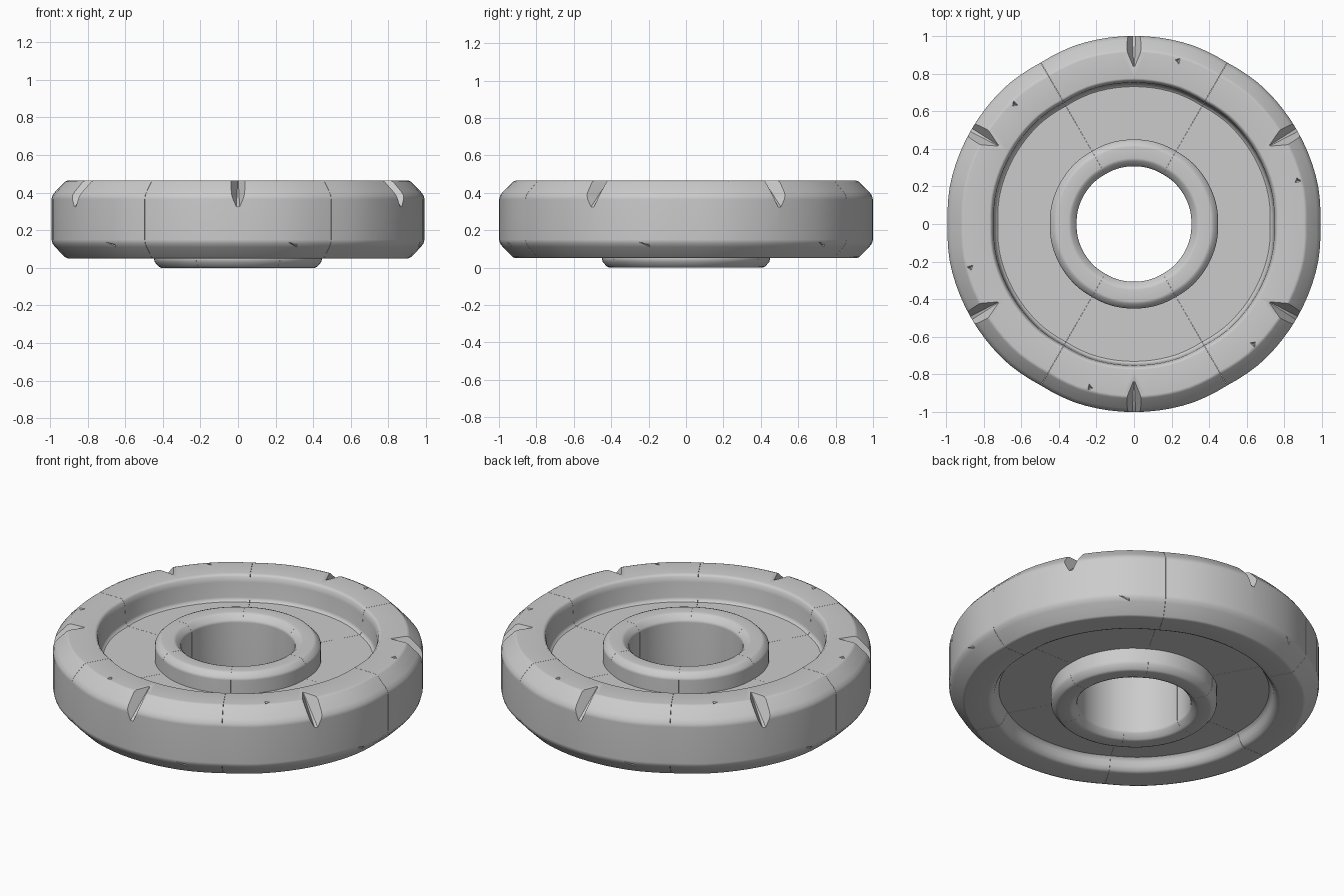
import bpy, bmesh, math
from mathutils import Matrix, Vector

if "Cube" in bpy.data.objects:
    bpy.data.objects.remove(bpy.data.objects["Cube"])

steel = bpy.data.materials.new("worn grey")
steel.diffuse_color = (0.6, 0.6, 0.6, 1)
steel.use_nodes = True
steel.node_tree.nodes["Principled BSDF"].inputs["Base Color"].default_value = steel.diffuse_color

STEPS = 16
GAP = 0.0007
TOP, BOTTOM = .312, .122    # faces of the thin plate

# cross-sections as (radius, height) loops
RIM = [(.725, TOP - .003), (.738, TOP + .004), (.748, TOP + .02), (.752, .42), (.76, .45),
       (.775, .465), (.912, .465), (.928, .458), (.98, .405), (.995, .385), (1, .365),
       (1, .15), (.995, .13), (.98, .11), (.928, .057), (.912, .05), (.79, .05),
       (.77, .06), (.756, .08), (.748, BOTTOM - .02), (.738, BOTTOM - .004),
       (.725, BOTTOM + .003)]
WEB = [(.43, TOP), (.74, TOP), (.74, BOTTOM), (.43, BOTTOM)]
HUB = [(.307, .385), (.312, .40), (.335, .423), (.35, .43), (.41, .43), (.425, .425),
       (.445, .405), (.45, .39), (.45, .05), (.445, .03), (.425, .007), (.41, 0),
       (.35, 0), (.335, .007), (.312, .03), (.307, .045)]


def make_object(name, bm):
    if bm.calc_volume(signed=True) < 0:
        bmesh.ops.reverse_faces(bm, faces=bm.faces)
    mesh = bpy.data.meshes.new(name)
    bm.to_mesh(mesh)
    bm.free()
    ob = bpy.data.objects.new(name, mesh)
    bpy.context.collection.objects.link(ob)
    mesh.materials.append(steel)
    return ob


def sector(name, profile, centre, dip=0.0):
    """Closed 60 degree slice of a turned ring, pulled in slightly at its ends."""
    bm = bmesh.new()
    start, span = centre - math.pi / 6 + GAP, math.pi / 3 - 2 * GAP
    rings = []
    for i in range(STEPS + 1):
        a = start + span * i / STEPS
        t = abs(2 * i / STEPS - 1)
        s = 1 - dip * max(0, (t - .6) / .4)
        rings.append([bm.verts.new((r * s * math.cos(a), r * s * math.sin(a), z))
                      for r, z in profile])
    n = len(profile)
    for p, q in zip(rings, rings[1:]):
        for j in range(n):
            k = (j + 1) % n
            bm.faces.new((p[j], p[k], q[k], q[j]))
    bm.faces.new(rings[0][::-1])
    bm.faces.new(rings[-1])
    return make_object(name, bm)


def cut(target, points, centre):
    """Subtract a convex cutter laid out along +x and turned to an angle."""
    bm = bmesh.new()
    for p in points:
        bm.verts.new(Vector(p))
    bmesh.ops.convex_hull(bm, input=bm.verts)
    bmesh.ops.recalc_face_normals(bm, faces=bm.faces)
    bm.transform(Matrix.Rotation(centre, 4, 'Z'))
    cutter = make_object("cutter", bm)
    cutter.hide_render = True
    mod = target.modifiers.new("cut", 'BOOLEAN')
    mod.operation = 'DIFFERENCE'
    mod.solver = 'EXACT'
    mod.object = cutter
    bpy.context.view_layer.update()
    bpy.context.view_layer.objects.active = target
    bpy.ops.object.modifier_apply(modifier=mod.name)
    bpy.data.objects.remove(cutter)


def smooth(ob, angle):
    bpy.ops.object.select_all(action='DESELECT')
    ob.select_set(True)
    bpy.context.view_layer.objects.active = ob
    bpy.ops.object.shade_smooth_by_angle(angle=math.radians(angle))
    mod = ob.modifiers.new("flat bevels", 'WEIGHTED_NORMAL')
    mod.keep_sharp = True


for i in range(6):
    centre = math.radians(30 + 60 * i)
    w = .11 if i in (1, 4) else .13

    # rim slice with a tapering V notch and two small nicks
    rim = sector(f"rim_{i + 1}", RIM, centre, .009)
    cut(rim, [(.80, 0, .49), (1.06, -w, .50), (1.06, w, .50),
              (1.06, -.012, .275), (1.06, .012, .275)], centre)
    cut(rim, [(.875, -.015, .475), (.90, .02, .475), (.925, -.015, .475),
              (.90, 0, .445)], centre - math.radians(15))
    cut(rim, [(1.01, -.05, .145), (1.01, .045, .095), (1.01, .03, .13),
              (.965, .02, .118)], centre + math.radians(17))
    smooth(rim, 46)

    # thin plate and hub slices
    smooth(sector(f"web_{i + 1}", WEB, centre), 35)
    smooth(sector(f"hub_{i + 1}", HUB, centre, .006), 35)
